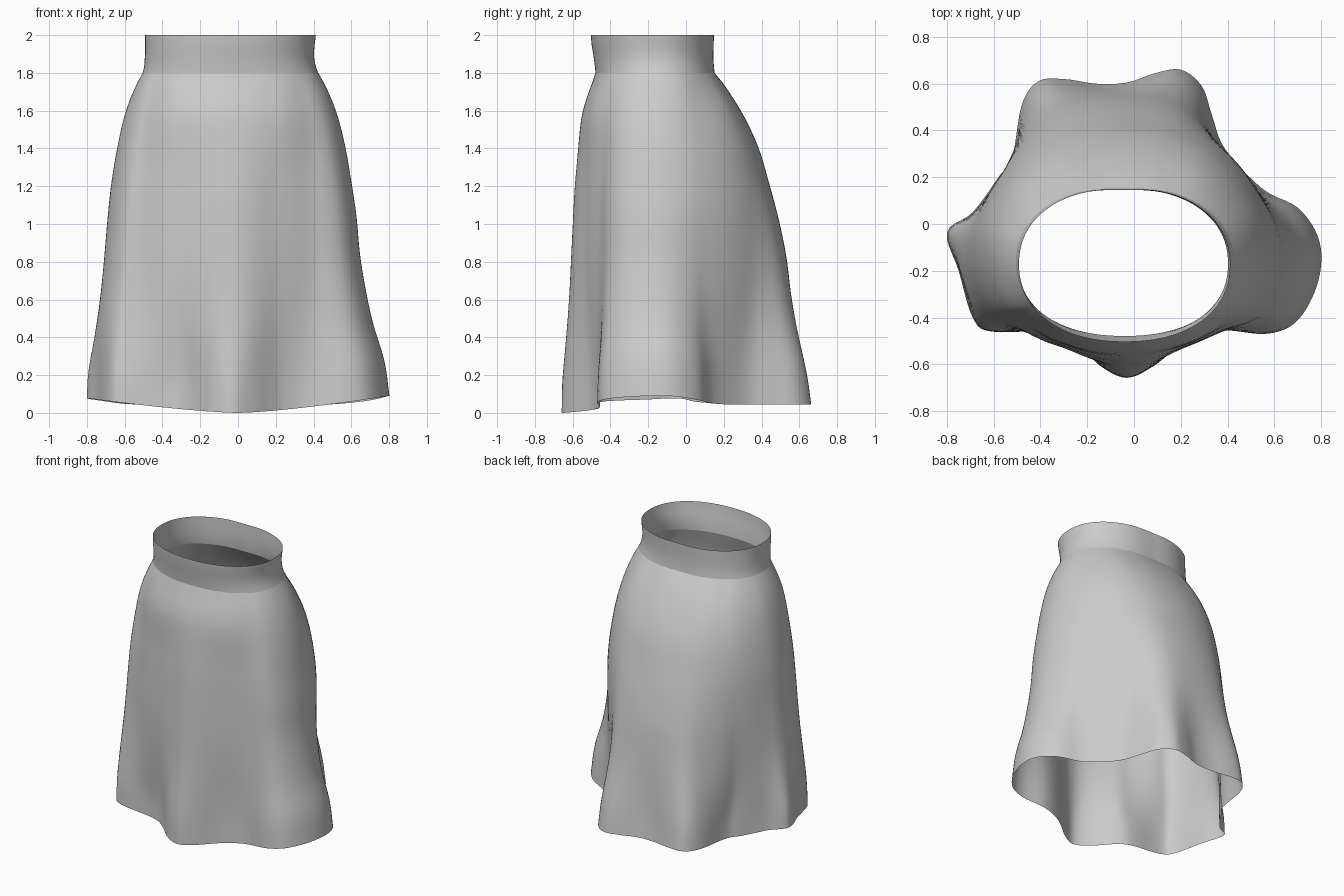
import bpy, bmesh, math

if "Cube" in bpy.data.objects:
    bpy.data.objects.remove(bpy.data.objects["Cube"])

CX, CY = -0.04, -0.16          # waist centre
ROWS, SUB = 36, 5

# hem outline seen from above, counter-clockwise
HEM = [(.80, -.18), (.785, -.05), (.70, .07), (.55, .15), (.39, .32), (.335, .46), (.29, .59),
       (.20, .66), (.09, .645), (-.03, .605), (-.16, .60), (-.30, .62), (-.41, .61), (-.48, .51),
       (-.52, .29), (-.58, .20), (-.69, .05), (-.80, -.035), (-.75, -.20), (-.69, -.40),
       (-.61, -.46), (-.36, -.46), (-.25, -.51), (-.14, -.61), (-.03, -.658), (.08, -.61),
       (.17, -.54), (.25, -.49), (.38, -.455), (.56, -.47), (.68, -.43), (.76, -.32)]

# flare from waist (0) to hem (1), sampled from hem up to waist, per direction
FLARE = {
    "right": [1, .93, .79, .69, .61, .56, .48, .39, .25, 0],
    "left": [1, .97, .92, .85, .78, .70, .61, .49, .32, 0],
    "front": [1, .99, .97, .94, .89, .79, .68, .52, .34, 0],
    "back": [1, .95, .89, .83, .77, .68, .57, .45, .26, 0],
}
# distance from waist centre at the waist, and how much is added at the hem
REACH = {"right": (.465, .375), "left": (.465, .295), "front": (.318, .18), "back": (.315, .50)}


def spline(a, b, c, d, t):
    return b + .5 * t * (c - a + t * (2 * a - 5 * b + 4 * c - d + t * (3 * (b - c) + d - a)))


def sample(vals, s):
    n = len(vals) - 1
    i = min(int(s * n), n - 1)
    a = vals[i - 1] if i > 0 else 2 * vals[0] - vals[1]
    d = vals[i + 2] if i + 2 <= n else 2 * vals[n] - vals[n - 1] - .1
    return spline(a, vals[i], vals[i + 1], d, s * n - i)


def smoothstep(lo, hi, v):
    t = max(0, min(1, (v - lo) / (hi - lo)))
    return t * t * (3 - 2 * t)


def smooth_loop(pts):
    n = len(pts)
    return [tuple(spline(*(pts[(i + k) % n][ax] for k in (-1, 0, 1, 2)), j / SUB) for ax in (0, 1))
            for i in range(n) for j in range(SUB)]


def blur(vals, amount):
    for _ in range(40):
        vals = [v + amount * (.5 * (vals[i - 1] + vals[(i + 1) % len(vals)]) - v)
                for i, v in enumerate(vals)]
    return vals


def oval_radius(a, rx, ry, p=2.2):
    return (abs(math.cos(a) / rx) ** p + abs(math.sin(a) / ry) ** p) ** (-1 / p)


def waist_radius(a, rx=.465, ry=.319):
    # slightly squared oval, gently dented at the middle of the back
    r = oval_radius(a, rx, ry)
    return r - (.008 * math.exp(-(r * math.cos(a) / .12) ** 2) if math.sin(a) > 0 else 0)


def hem_height(x, y):
    side = (.09 if x > 0 else .078) * min(1, abs(x) / .8) ** 1.4
    t = smoothstep(-.1, .4, y)
    return side * (1 - t) + .045 * t


def loft(name, rings):
    bm = bmesh.new()
    vs = [[bm.verts.new(p) for p in ring] for ring in rings]
    n = len(rings[0])
    for lo, hi in zip(vs, vs[1:]):
        for j in range(n):
            k = (j + 1) % n
            bm.faces.new((lo[j], lo[k], hi[k], hi[j])).smooth = True
    me = bpy.data.meshes.new(name)
    bm.to_mesh(me)
    bm.free()
    ob = bpy.data.objects.new(name, me)
    bpy.context.collection.objects.link(ob)
    return ob


# flared skirt body: folded at the hem, fading to a smooth oval at the hips
hem = smooth_loop(HEM)
angles = [math.atan2(y - CY, x - CX) for x, y in hem]
rings = []
for i in range(ROWS + 1):
    s = i / ROWS
    f = {k: sample(v, s) for k, v in FLARE.items()}
    reach = {k: b + d * f[k] for k, (b, d) in REACH.items()}
    fold = 1 - .9 * smoothstep(.05, .7, s)
    radii = []
    for (hx, hy), a in zip(hem, angles):
        c, sn = math.cos(a), math.sin(a)
        h, v = "right" if c > 0 else "left", "back" if sn > 0 else "front"
        rw, rh = waist_radius(a), math.hypot(hx - CX, hy - CY)
        folded = rw + (rh - rw) * (c * c * f[h] + sn * sn * f[v])
        oval = oval_radius(a, reach[h], reach[v]) if i < ROWS else rw
        # softly stay inside the hem outline below
        d = oval - rh * (1 - .02 * s)
        oval -= .5 * (d + math.sqrt(d * d + .0016)) * (1 - smoothstep(.7, 1, s))
        radii.append(folded * fold + oval * (1 - fold))
    radii = blur(radii, .9 * smoothstep(.05, .5, s) * (1 - smoothstep(.85, 1, s)))
    ring = []
    for (hx, hy), a, r in zip(hem, angles, radii):
        z0 = hem_height(hx, hy)
        ring.append((CX + r * math.cos(a), CY + r * math.sin(a), z0 + (1.8 - z0) * s))
    rings.append(ring)
loft("skirt_body", rings)

# upright waistband: height, centre x, centre y, half width, half depth
BAND = [(1.80, -.04, -.16, .465, .319), (1.83, -.042, -.163, .455, .319),
        (1.87, -.045, -.167, .449, .32), (1.91, -.045, -.17, .447, .323),
        (1.95, -.043, -.173, .449, .327), (2.00, -.04, -.174, .452, .33)]
loft("waistband", [[(cx + waist_radius(a, rx, ry) * math.cos(a),
                     cy + waist_radius(a, rx, ry) * math.sin(a), z) for a in angles]
                   for z, cx, cy, rx, ry in BAND])
